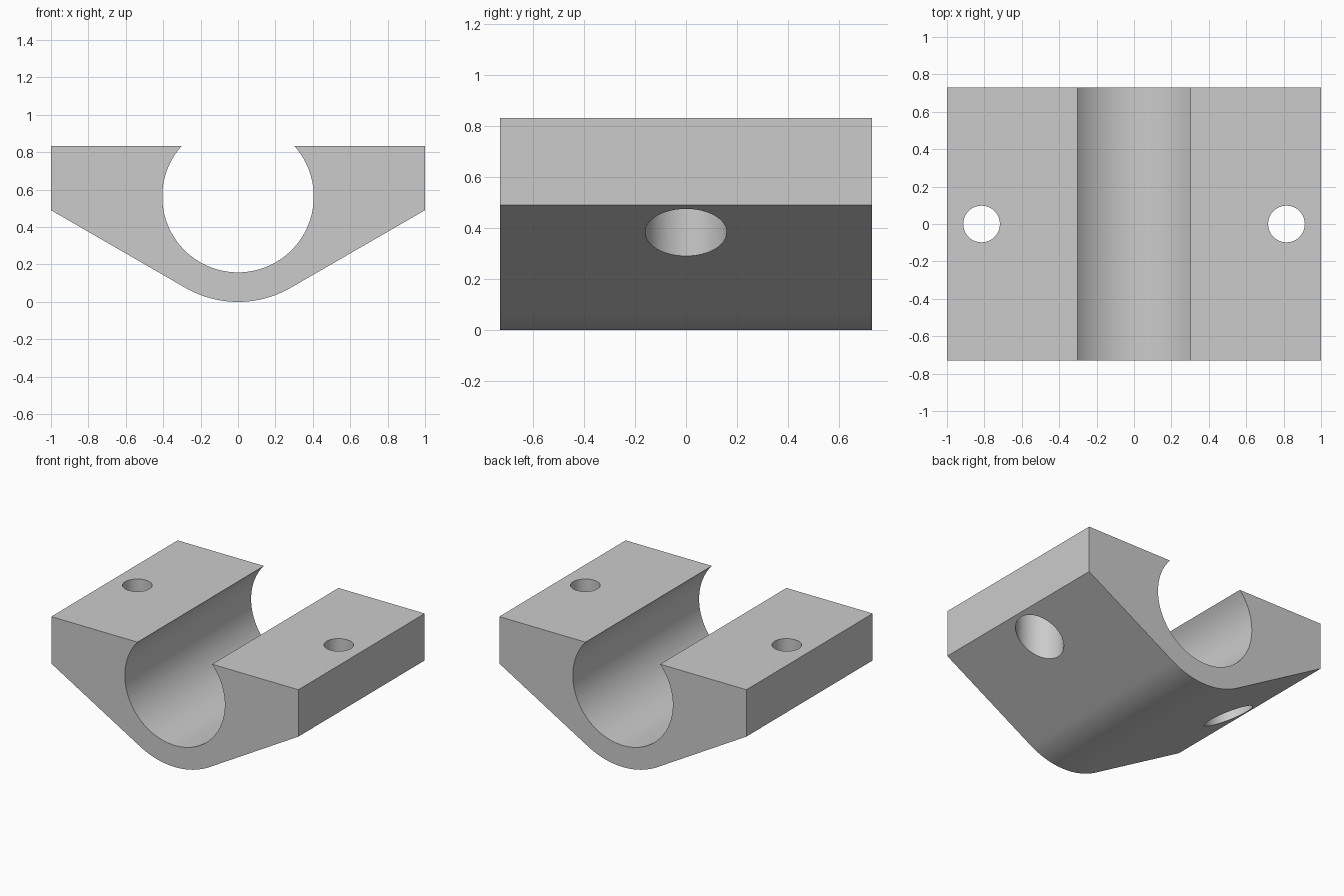
import bpy, bmesh
from math import sin, cos, pi, radians, asin, tan

cube = bpy.data.objects.get("Cube")
if cube:
    bpy.data.objects.remove(cube, do_unlink=True)

HALF_DEPTH, TOP = 0.73, 0.833
AXIS_Z, BORE_R, OUTER_R = 0.563, 0.405, 0.563
SLOPE = radians(30)
HOLE_X, HOLE_R, HEAD_R, STEP_Z = 0.815, 0.098, 0.16, 0.67

grey = bpy.data.materials.new("plain grey")
grey.use_nodes = True
colour = (0.6, 0.6, 0.6, 1)
grey.diffuse_color = colour
grey.node_tree.nodes["Principled BSDF"].inputs["Base Color"].default_value = colour


def arc(radius, start, end, steps):
    """Points around the bore axis, angles measured from straight down."""
    angles = [start + (end - start) * i / steps for i in range(steps + 1)]
    return [(radius * sin(a), AXIS_Z - radius * cos(a)) for a in angles]


def make_object(name, bm):
    bmesh.ops.recalc_face_normals(bm, faces=bm.faces)
    mesh = bpy.data.meshes.new(name)
    bm.to_mesh(mesh)
    bm.free()
    mesh.materials.append(grey)
    obj = bpy.data.objects.new(name, mesh)
    bpy.context.collection.objects.link(obj)
    return obj


# Clamp body: rounded belly, sloped flanks, flat top and open bore
belly = arc(OUTER_R, -SLOPE, SLOPE, 24)
edge_x, edge_z = belly[-1]
side_z = edge_z + (1 - edge_x) * tan(SLOPE)
lip = pi / 2 + asin((TOP - AXIS_Z) / BORE_R)
profile = belly + [(1, side_z), (1, TOP)]
profile += arc(BORE_R, lip, -lip, 96)
profile += [(-1, TOP), (-1, side_z)]

bm = bmesh.new()
face = bm.faces.new([bm.verts.new((x, -HALF_DEPTH, z)) for x, z in profile])
extruded = bmesh.ops.extrude_face_region(bm, geom=[face])["geom"]
bmesh.ops.translate(bm, vec=(0, 2 * HALF_DEPTH, 0),
                    verts=[v for v in extruded if isinstance(v, bmesh.types.BMVert)])
body = make_object("clamp_body", bm)


# Stepped screw holes: narrow at the top, wide head recess below
def screw_cutter(name, x):
    bm = bmesh.new()
    levels = [(HEAD_R, 0), (HEAD_R, STEP_Z), (HOLE_R, STEP_Z), (HOLE_R, TOP + 0.2)]
    sides = 64
    rings = [[bm.verts.new((x + r * cos(2 * pi * i / sides), r * sin(2 * pi * i / sides), z))
              for i in range(sides)] for r, z in levels]
    for low, high in zip(rings, rings[1:]):
        for i in range(sides):
            j = (i + 1) % sides
            bm.faces.new((low[i], low[j], high[j], high[i]))
    bm.faces.new(rings[0][::-1])
    bm.faces.new(rings[-1])
    cutter = make_object(name, bm)
    cutter.hide_render = True
    return cutter


bpy.context.view_layer.objects.active = body
for side, x in (("left", HOLE_X), ("right", -HOLE_X)):
    cutter = screw_cutter(side + "_screw_cutter", x)
    mod = body.modifiers.new(side + "_screw_hole", 'BOOLEAN')
    mod.operation, mod.solver, mod.object = 'DIFFERENCE', 'EXACT', cutter
    bpy.ops.object.modifier_apply(modifier=mod.name)
    bpy.data.objects.remove(cutter, do_unlink=True)

# Smooth the curved walls, keep the edges crisp
bpy.ops.object.select_all(action='DESELECT')
body.select_set(True)
bpy.ops.object.shade_smooth_by_angle(angle=radians(25))
